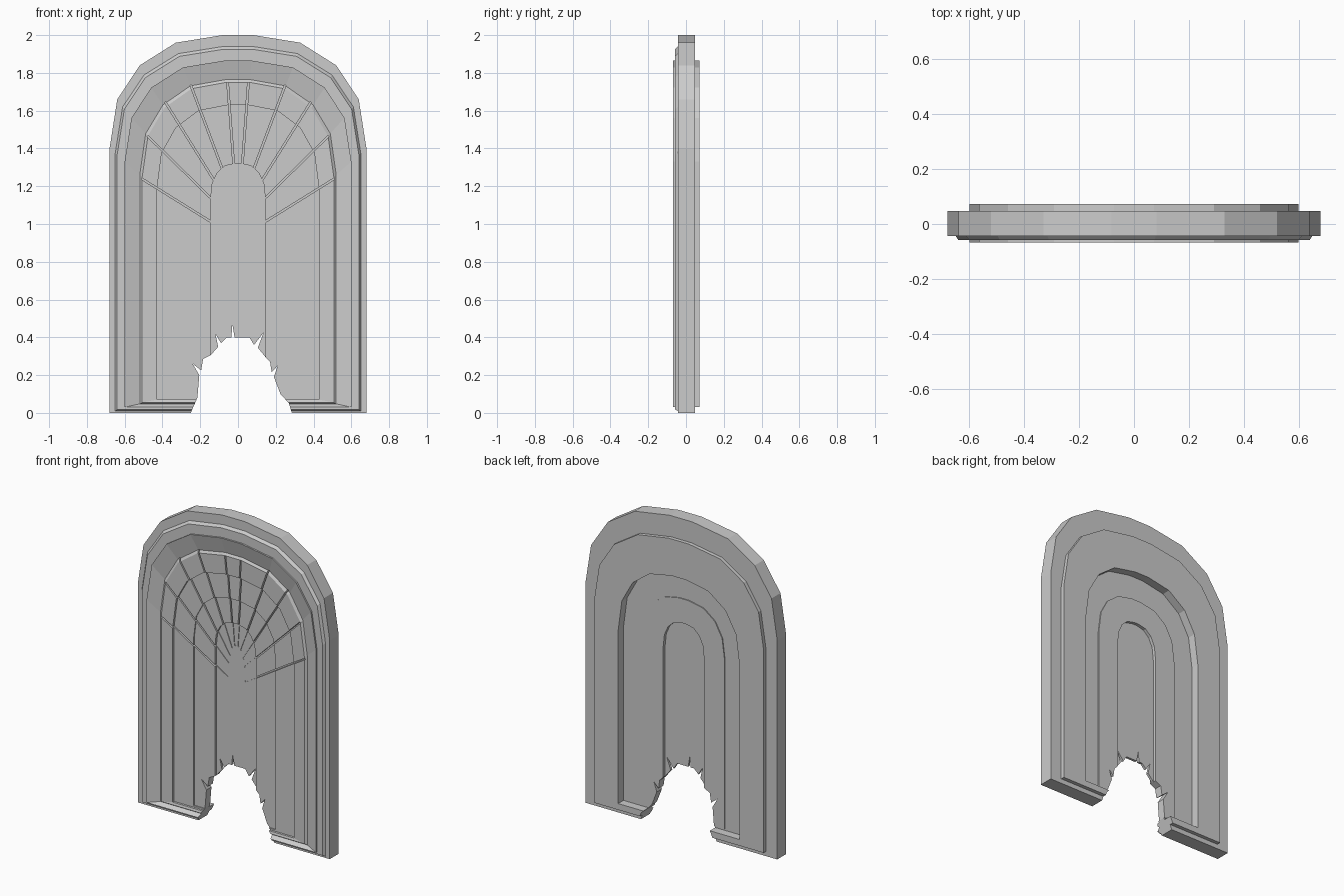
import bpy, bmesh, math
from mathutils import Matrix, Vector

if "Cube" in bpy.data.objects:
    bpy.data.objects.remove(bpy.data.objects["Cube"])

UNIT = [(1, 0), (.94, .433), (.765, .733), (.485, .933), (.12, 1)]


def arch(w, spring, top, base, y):
    """Closed faceted arch outline."""
    right = [(w, base)] + [(w * a, spring + (top - spring) * b) for a, b in UNIT]
    pts = right + [(-x, z) for x, z in reversed(right)]
    return [Vector((x, y, z)) for x, z in pts]


def make(name, bm):
    bmesh.ops.recalc_face_normals(bm, faces=bm.faces[:])
    me = bpy.data.meshes.new(name)
    bm.to_mesh(me)
    bm.free()
    ob = bpy.data.objects.new(name, me)
    bpy.context.scene.collection.objects.link(ob)
    return ob


# Nested arch sizes: half width, spring height, top height, base height
OUT = (.68, 1.40, 2.00, 0)
RIM = (.65, 1.375, 1.94, .01)
RIM2 = (.64, 1.365, 1.925, .018)
FACE = (.60, 1.33, 1.865, .03)
COVE = (.52, 1.26, 1.765, .048)
BLOCK = (.507, 1.25, 1.75, .055)
OPEN = (.43, 1.18, 1.63, .07)
MID = (.29, 1.16, 1.475, .08)
CORE = (.145, 1.13, 1.32, .09)

# Stepped section from the front centre, around the edge, to the back centre
section = [(CORE, -.012), (CORE, -.027), (MID, -.027), (MID, -.034),
           (OPEN, -.034), (OPEN, -.048), (BLOCK, -.052), (COVE, -.042),
           (FACE, -.068), (FACE, -.058), (RIM2, -.058),
           (RIM, -.043), (OUT, -.043), (OUT, .048), (FACE, .048),
           (FACE, .072), (OPEN, .072), (OPEN, .018), (MID, .018),
           (MID, .024), (CORE, .024), (CORE, .004)]
bm = bmesh.new()
rings = [[bm.verts.new(p) for p in arch(*size, y)] for size, y in section]
for a, b in zip(rings, rings[1:]):
    n = len(a)
    for i in range(n):
        j = (i + 1) % n
        bm.faces.new((a[i], a[j], b[j], b[i]))
bm.faces.new(rings[0])
bm.faces.new(rings[-1])
door = make("arched_door", bm)

# Splintered hole at the foot of the door
hole = [(-.26, -.05), (-.25, 0), (-.215, .08), (-.205, .2), (-.24, .26),
        (-.195, .225), (-.185, .285), (-.145, .305), (-.105, .35),
        (-.12, .42), (-.09, .37), (-.06, .4), (-.035, .4), (-.03, .47),
        (-.018, .4), (.06, .4), (.085, .36), (.135, .425), (.105, .345),
        (.15, .29), (.17, .27), (.178, .215), (.21, .25), (.19, .19),
        (.225, .1), (.27, .05), (.285, 0), (.29, -.05)]
bm = bmesh.new()
near = [bm.verts.new((x, -.2, z)) for x, z in hole]
far = [bm.verts.new((x, .2, z)) for x, z in hole]
bm.faces.new(near)
bm.faces.new(far[::-1])
for i in range(len(hole)):
    j = (i + 1) % len(hole)
    bm.faces.new((near[j], near[i], far[i], far[j]))
cutters = [make("hole_cutter", bm)]

# Fan of radial grooves between the boards on the front
fan = [((.06, .96), (.51, 1.24)), ((.055, 1.05), (.478, 1.465)),
       ((.045, 1.10), (.385, 1.645)), ((.03, 1.15), (.25, 1.735)),
       ((.012, 1.17), (.055, 1.748))]
for k, (a, b) in enumerate(fan):
    for s in (-1, 1):
        dx, dz = s * (b[0] - a[0]), b[1] - a[1]
        mid = (s * (a[0] + b[0]) / 2, -.055, (a[1] + b[1]) / 2)
        m = (Matrix.Translation(mid) @ Matrix.Rotation(math.atan2(dx, dz), 4, 'Y')
             @ Matrix.Diagonal((.009, .094, math.hypot(dx, dz), 1)))
        bm = bmesh.new()
        bmesh.ops.create_cube(bm, size=1, matrix=m)
        cutters.append(make("groove_cutter_%d" % k, bm))

# Carve the door, keeping each cut only if it leaves a solid, then drop the cutters
for c in cutters:
    c.hide_render = True
    mod = door.modifiers.new("carve", 'BOOLEAN')
    mod.operation = 'DIFFERENCE'
    mod.solver = 'EXACT'
    mod.object = c
    bpy.context.view_layer.update()
    deps = bpy.context.evaluated_depsgraph_get()
    carved = bpy.data.meshes.new_from_object(door.evaluated_get(deps))
    door.modifiers.clear()
    if len(carved.polygons) > 50:
        door.data = carved
    bpy.data.objects.remove(c)
door.hide_render = False
